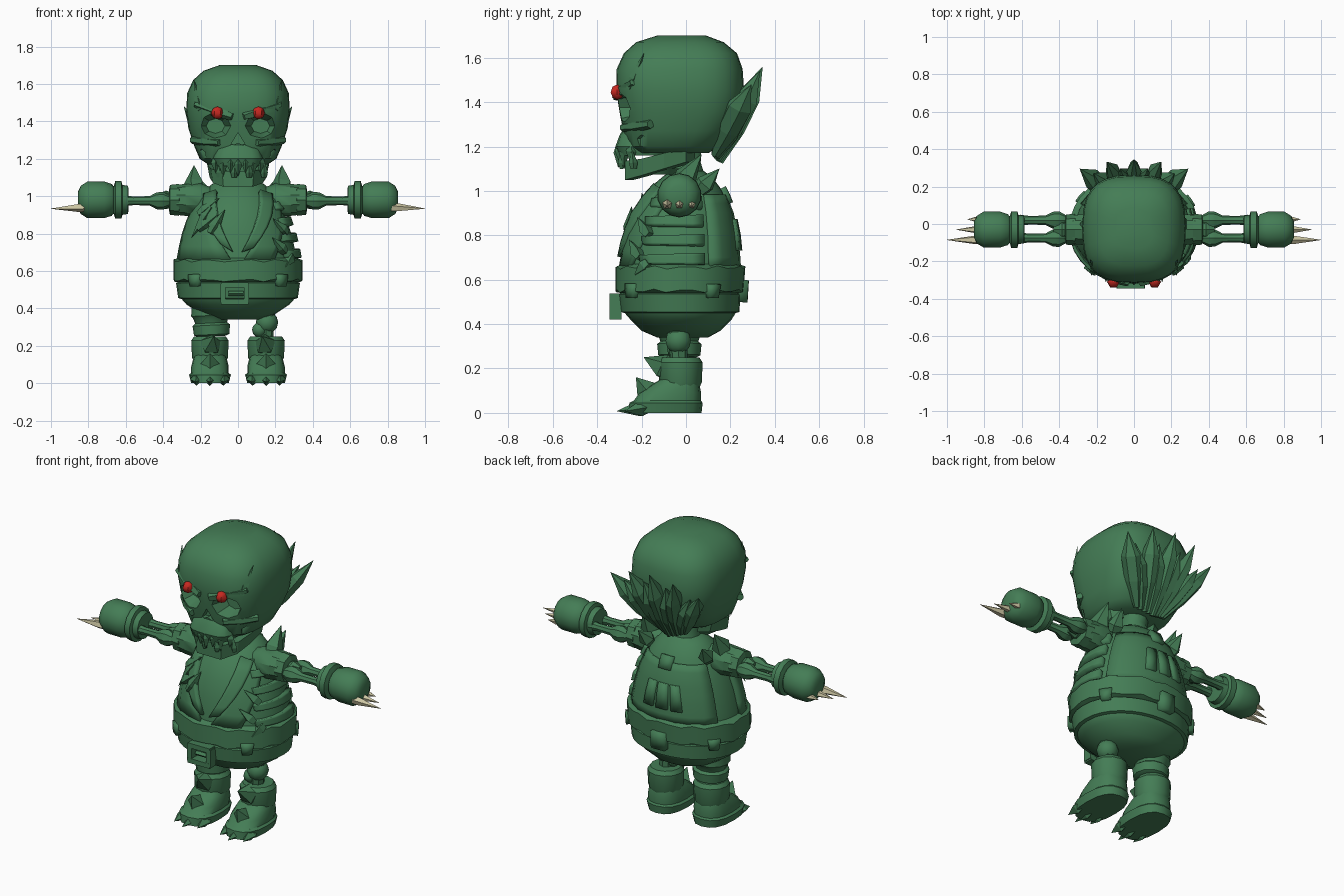
import bpy, bmesh, math
from mathutils import Vector as V

if "Cube" in bpy.data.objects:
    bpy.data.objects.remove(bpy.data.objects["Cube"])


def material(name, rgb):
    m = bpy.data.materials.new(name)
    m.diffuse_color = (*rgb, 1)
    m.use_nodes = True
    m.node_tree.nodes["Principled BSDF"].inputs["Base Color"].default_value = m.diffuse_color
    return m


GREEN = material("dull green", (0.058, 0.205, 0.092))
RED = material("eye red", (0.56, 0.022, 0.015))
CREAM = material("claw cream", (0.60, 0.56, 0.36))


def make(name, verts, faces, mat=GREEN, angle=35):
    me = bpy.data.meshes.new(name)
    me.from_pydata([tuple(v) for v in verts], [], faces)
    bm = bmesh.new()
    bm.from_mesh(me)
    bmesh.ops.recalc_face_normals(bm, faces=bm.faces)
    bm.to_mesh(me)
    bm.free()
    me.materials.append(mat)
    ob = bpy.data.objects.new(name, me)
    bpy.context.collection.objects.link(ob)
    bpy.ops.object.select_all(action='DESELECT')
    bpy.context.view_layer.objects.active = ob
    ob.select_set(True)
    if angle:
        bpy.ops.object.shade_smooth_by_angle(angle=math.radians(angle))
    return ob


def loft(name, rings, mat=GREEN, angle=35, closed=False):
    """Skin a list of equal rings; cap the ends, or join last to first."""
    n, k = len(rings[0]), len(rings)
    faces = [(i * n + j, i * n + (j + 1) % n, (i + 1) % k * n + (j + 1) % n, (i + 1) % k * n + j)
             for i in range(k if closed else k - 1) for j in range(n)]
    if not closed:
        faces += [tuple(range(n)), tuple(range((k - 1) * n, k * n))]
    return make(name, [v for r in rings for v in r], faces, mat, angle)


def lathe(name, p, q, prof, n=10, mat=GREEN, angle=35, flat=1.0):
    """Turn (position, radius) pairs around the line p-q; flat squashes one axis."""
    p, q = V(p), V(q)
    d = (q - p).normalized()
    u = d.cross(V((0, 1, 0)) if abs(d.y) < .8 else V((1, 0, 0))).normalized()
    w = d.cross(u)
    rings = [[p.lerp(q, t) + max(r, .0008) * (u * math.cos(j * math.tau / n) * flat
              + w * math.sin(j * math.tau / n)) for j in range(n)] for t, r in prof]
    return loft(name, rings, mat, angle)


def spike(name, p, q, r, n=4, mat=GREEN, flat=1.0):
    return lathe(name, p, q, [(0, r * .7), (.3, r), (1, 0)], n, mat, 0, flat)


def ball(name, c, r, mat=GREEN, n=10, k=6):
    c = V(c)
    prof = [(.5 - .5 * math.cos(math.pi * i / k), r * math.sin(math.pi * i / k)) for i in range(k + 1)]
    return lathe(name, c - V((0, 0, r)), c + V((0, 0, r)), prof, n, mat, 50)


def oval(z, hx, yf, yb, a, e=2.0, cx=0):
    """Point on a rounded outline; angle 0 faces the front."""
    f = lambda t: math.copysign(abs(t) ** (2 / e), t)
    return V((cx + hx * f(math.sin(a)), (yf + yb) / 2 - (yb - yf) / 2 * f(math.cos(a)), z))


def oval_loft(name, prof, n=24, e=2.0, cx=0, angle=35):
    return loft(name, [[oval(*p, j * math.tau / n, e, cx) for j in range(n)] for p in prof], GREEN, angle)


# --- skull ---
skull = oval_loft("skull", [
    (1.17, .16, -.23, .10), (1.20, .205, -.265, .15), (1.27, .235, -.285, .21),
    (1.36, .265, -.30, .25), (1.45, .277, -.315, .262), (1.55, .272, -.312, .255),
    (1.62, .24, -.28, .23), (1.67, .185, -.225, .17), (1.70, .10, -.13, .09)], 28, 2.8)
cutters = []
for s in (-1, 1):
    cutters.append(lathe("socket_cutter", (s * .135, -.42, 1.375), (s * .12, -.20, 1.375),
                         [(0, .10), (.5, .095), (1, .05)], 8, flat=.8))
    cutters.append(lathe("cheek_cutter", (s * .30, -.34, 1.22), (s * .19, -.19, 1.22),
                         [(0, .07), (1, .03)], 6))
cutters.append(loft("nose_cutter", [[V((x, y, z)) for x, z in ((-.045, 1.265), (0, 1.285), (.045, 1.265), (0, 1.34))]
                                    for y in (-.45, -.25)]))
for c in cutters:
    bpy.context.view_layer.objects.active = skull
    m = skull.modifiers.new("cut", 'BOOLEAN')
    m.operation, m.object, m.solver = 'DIFFERENCE', c, 'EXACT'
    bpy.ops.object.modifier_apply(modifier=m.name)
    bpy.data.objects.remove(c)
bpy.ops.object.select_all(action='DESELECT')
skull.select_set(True)
bpy.ops.object.shade_smooth_by_angle(angle=math.radians(35))

# upper jaw, teeth and lower jaw
oval_loft("upper_jaw", [(1.16, .12, -.305, -.10), (1.2, .135, -.318, -.10), (1.25, .12, -.30, -.12),
                        (1.275, .07, -.285, -.15)], 14, 3)
for i in range(-3, 4):
    x = i * .04
    y = -.30 + .055 * (abs(i) / 3) ** 2
    spike("upper_tooth", (x, y, 1.20), (x, y - .005, 1.105 + .02 * (i % 2)), .025)
    if i % 2:
        spike("lower_tooth", (x + .02, y + .01, 1.10), (x + .02, y, 1.19), .02)
path = [(.17, 0, 1.13, 1.19), (.165, -.10, 1.10, 1.17), (.145, -.20, 1.07, 1.145), (.085, -.275, 1.05, 1.135)]
path += [(-x, y, a, b) for x, y, a, b in reversed(path)]
loft("lower_jaw", [[V((x * k, y + g, z)) for k, g, z in ((1, 0, b), (.92, 0, a), (.6, .04, a), (.65, .04, b))]
                   for x, y, a, b in path], angle=0)
oval_loft("jaw_floor", [(1.075, .11, -.23, -.02), (1.10, .13, -.22, .0)], 12, 2.5)

for s in (-1, 1):
    # brow, cheekbone and eye
    lathe("brow", (s * .03, -.315, 1.425), (s * .23, -.24, 1.49), [(0, .02), (.4, .032), (1, .015)], 5, angle=0)
    lathe("cheekbone", (s * .10, -.285, 1.285), (s * .245, -.16, 1.30), [(0, .018), (.5, .028), (1, .02)], 6)
    ball("eye", (s * .11, -.31, 1.445), .034, RED, 6, 4)
    spike("temple_ridge", (s * .20, -.255, 1.46), (s * .235, -.19, 1.62), .022)

# hair fan at the back of the head
for i in range(-4, 5):
    t = i / 4
    even = i % 2 == 0
    base = V((.09 * t, .15 - .02 * abs(t), 1.13 + .03 * abs(t)))
    tip = V((.29 * t, (.345 if even else .30) - .05 * t * t, (1.56 if even else 1.49) - .08 * t * t))
    lathe("hair_spike", base, tip, [(0, .02), (.35, .055), (.68, .06), (1, 0)], 6, angle=0, flat=.65)

# --- torso ---
BODY = [(.34, .12, -.13, .10), (.37, .20, -.20, .155), (.42, .275, -.25, .205), (.46, .31, -.285, .23),
        (.54, .322, -.295, .235), (.62, .32, -.29, .24), (.7, .308, -.285, .235), (.8, .285, -.268, .225),
        (.9, .25, -.24, .205), (1.0, .20, -.18, .165), (1.06, .145, -.11, .12), (1.09, .10, -.07, .08)]
oval_loft("torso", BODY, 24, 2.1)
lathe("neck", (0, .0, 1.03), (0, -.01, 1.22), [(0, .10), (.5, .075), (1, .085)], 10)


def skin(a, z, off=0):
    """Point on the torso at an angle in degrees and a height."""
    for p, q in zip(BODY, BODY[1:]):
        if z <= q[0]:
            break
    t = (z - p[0]) / (q[0] - p[0])
    z, hx, yf, yb = (u + (v - u) * t for u, v in zip(p, q))
    return oval(z, hx + off, yf - off, yb + off, math.radians(a), 2.1)


def band(name, rows, wave=0, n=32):
    """Ring around the torso from (height, offset) rows."""
    rings = [[skin(j * 360 / n, z + wave * math.sin(j * 2.4) * (i in (1, 2)), o) for j in range(n)]
             for i, (z, o) in enumerate(rows)]
    loft(name, rings, angle=30, closed=True)


def patch(name, lo, hi, off, n=5):
    """Cloth patch: (angle, height) pairs for the lower and the upper edge."""
    pts = []
    for i in range(n + 1):
        for j in range(n + 1):
            u, v = j / n, i / n
            l = [lo[0][k] * (1 - u) + lo[1][k] * u for k in (0, 1)]
            h = [hi[0][k] * (1 - u) + hi[1][k] * u for k in (0, 1)]
            pts.append(skin(l[0] * (1 - v) + h[0] * v, l[1] * (1 - v) + h[1] * v))
    m = n + 1
    faces = [(i * m + j, i * m + j + 1, (i + 1) * m + j + 1, (i + 1) * m + j) for i in range(n) for j in range(n)]
    sol = make(name, pts, faces).modifiers.new("thickness", 'SOLIDIFY')
    sol.thickness, sol.offset = off * 2, 0


band("vest_hem", [(.54, 0), (.55, .024), (.655, .03), (.67, 0)], .008)
band("belt", [(.45, 0), (.455, .014), (.535, .01), (.54, 0)])
patch("left_vest", [(-6, .66), (-85, .66)], [(-48, 1.01), (-85, 1.0)], .016)
patch("right_vest", [(5, .66), (36, .66)], [(48, 1.01), (75, 1.0)], .016)
patch("back_vest", [(118, .66), (242, .66)], [(118, .98), (242, .98)], .01, 8)
patch("right_lapel", [(3, .70), (14, .72)], [(36, 1.02), (58, 1.0)], .026)
patch("left_lapel", [(-4, .70), (-16, .74)], [(-36, 1.02), (-58, 1.0)], .026)
for z in (.69, .775, .86, .94):
    patch("rib", [(52, z - .02), (112, z - .025)], [(50, z + .015), (112, z + .025)], .028)
for i in (-1, 0, 1):
    patch("back_patch", [(176 + i * 16, .73), (188 + i * 16, .73)], [(176 + i * 14, .87), (187 + i * 14, .87)], .022, 2)
patch("back_loop", [(174, .50), (188, .50)], [(174, .60), (188, .60)], .045, 2)
patch("collar_tag", [(172, .94), (188, .94)], [(170, 1.01), (190, 1.01)], .025, 2)
for a in (-42, 42, -125, 120):
    patch("belt_tab", [(a - 5, .52), (a + 5, .52)], [(a - 7, .58), (a + 7, .58)], .036, 2)
# ragged tears on the chest and side
for a, z, b, y in ((-28, .80, -14, .93), (-44, .82, -22, .90), (-50, .90, -24, .99), (-34, .94, -50, .78),
                   (50, .70, 34, .78), (58, .80, 40, .88), (60, .68, 46, .62)):
    spike("cloth_tear", skin(a, z, .018), skin(b, y, .03), .03)

# buckle: frame and prong
for z in (.435, .525):
    loft("buckle_bar", [[V((x, y, z + d)) for y, d in ((-.345, -.014), (-.29, -.014), (-.29, .014), (-.345, .014))]
                        for x in (-.09, .055)], angle=0)
for x in (-.08, .045):
    loft("buckle_side", [[V((x + d, y, z)) for y, d in ((-.344, -.014), (-.29, -.014), (-.29, .014), (-.344, .014))]
                         for z in (.43, .53)], angle=0)
lathe("buckle_prong", (-.05, -.32, .48), (.03, -.32, .48), [(0, .014), (1, .014)], 4, angle=0)

# --- arms ---
AY, AZ = -.03, .98
for s in (-1, 1):
    P = lambda x, y=AY, z=AZ: (s * x, y, z)
    lathe("sleeve", P(.15), P(.33), [(0, .07), (.3, .09), (.75, .085), (1, .08)], 10)
    lathe("sleeve_cuff", P(.31), P(.37), [(0, .07), (.1, .085), (.9, .08), (1, .05)], 8, angle=0)
    spike("shoulder_spike", P(.235, -.03, 1.02), P(.235, .07, 1.165), .055, 5)
    spike("rear_spike", P(.19, .06, 1.0), P(.21, .15, 1.10), .045, 5)
    lathe("upper_arm", P(.34), P(.43), [(0, .035), (.5, .05), (1, .03)], 8)
    for y in (.02, -.075):
        lathe("forearm_bone", P(.36, y, .975), P(.61, y, .975),
              [(0, .025), (.16, .048), (.3, .045), (.45, .025), (.8, .023), (1, .03)], 8)
    lathe("wrist_cuff", P(.585), P(.68), [(0, .05), (.03, .075), (.35, .08), (.4, .1), (.75, .1), (.85, .07), (1, .07)], 14)
    lathe("hand", P(.655), P(.855), [(0, .06), (.1, .085), (.3, .098), (.75, .098), (.93, .075), (1, .045)], 14, angle=45)
    for y, x, r in ((-.085, 1.0, .023), (-.03, .95, .02), (.025, .89, .018)):
        lathe("claw", P(.82, y, .94), P(x, y, .933), [(0, r), (.2, r), (1, 0)], 5, CREAM, 0)

# --- legs ---
lathe("breeches_leg", (-.14, -.03, .25), (-.15, -.03, .45),
      [(0, .075), (.05, .095), (.3, .10), (.36, .085), (.5, .095), (.56, .105), (.8, .10), (1, .10)], 12)
lathe("shin_bone", (.15, -.03, .20), (.15, -.04, .40), [(0, .035), (.35, .04), (.6, .045), (1, .05)], 8)
ball("knee", (.155, -.035, .325), .06)
ball("knee_side", (.115, -.045, .285), .04, n=8)
for s in (-1, 1):
    cx = s * .15
    oval_loft("boot_foot", [(0, .10, -.26, .07), (.045, .112, -.255, .075), (.055, .10, -.235, .068), (.09, .10, -.21, .068),
                            (.13, .09, -.15, .06), (.16, .08, -.10, .05)], 16, 2.5, cx)
    lathe("boot_shaft", (cx, -.025, .10), (cx, -.025, .25), [(0, .08), (.25, .096), (.85, .10), (1, .085)], 12)
    spike("boot_flap", (cx, -.07, .19), (cx - s * .02, -.19, .25), .06, 5)
    spike("boot_tongue", (cx, -.16, .08), (cx, -.225, .16), .05, 4)
    for d in (-.07, 0, .07):
        spike("toe_claw", (cx + d, -.17, .025), (cx + d * 1.1, -.31 + abs(d) * .5, .008), .035, 4)
